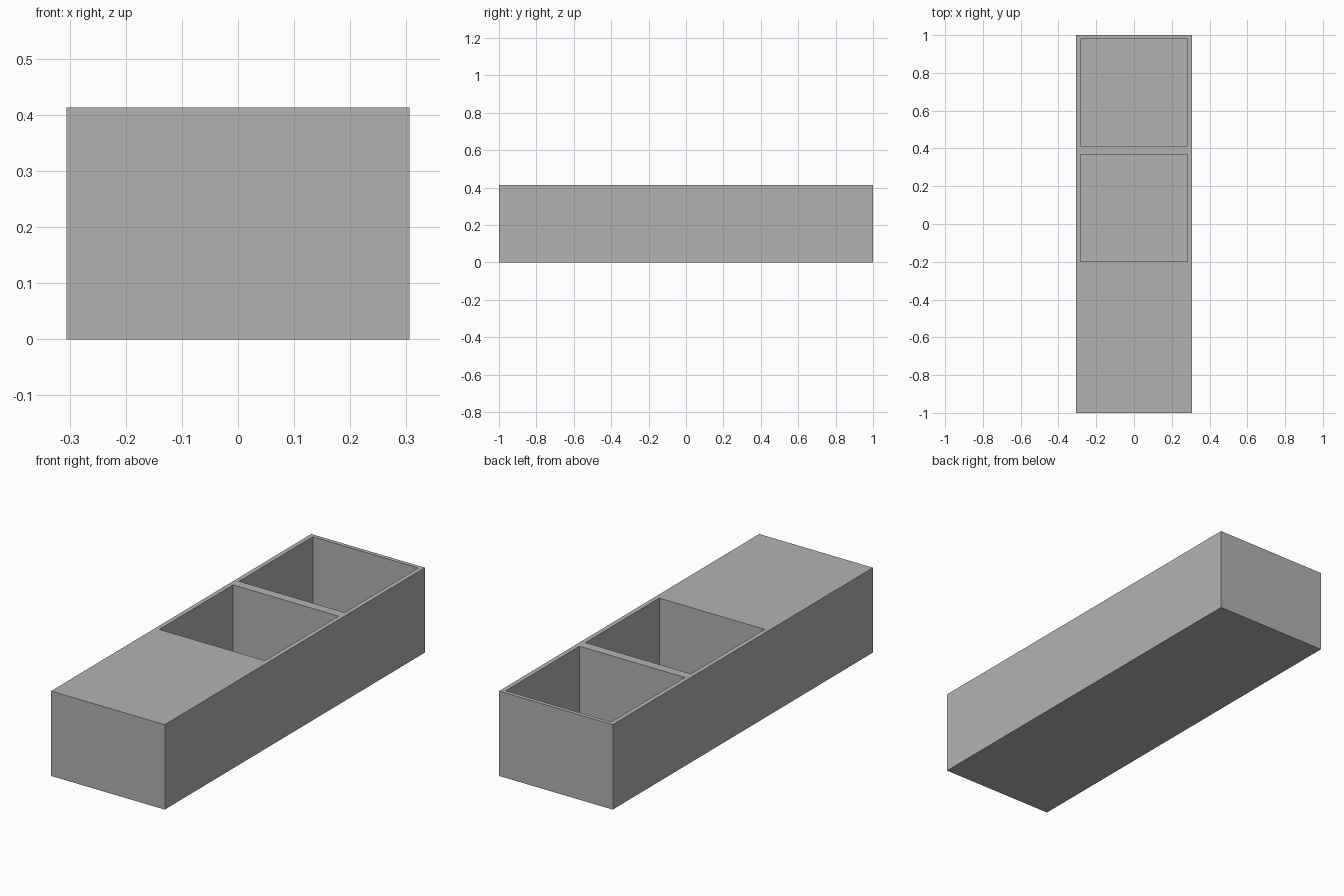
import bpy

default_cube = bpy.data.objects.get("Cube")
if default_cube:
    bpy.data.objects.remove(default_cube, do_unlink=True)

WIDTH, LENGTH, HEIGHT = 0.612, 2.0, 0.413
POCKET = 0.567      # side of each square pocket
FLOOR = 0.02        # floor thickness under the pockets

# Plain grey material
grey = bpy.data.materials.new("plain_grey")
grey.use_nodes = True
colour = (0.448, 0.448, 0.448, 1)
grey.diffuse_color = colour
grey.node_tree.nodes["Principled BSDF"].inputs["Base Color"].default_value = colour


def box(name, size, centre):
    bpy.ops.mesh.primitive_cube_add(size=1, location=centre)
    obj = bpy.context.object
    obj.name = name
    obj.scale = size
    bpy.ops.object.transform_apply(location=False, rotation=False, scale=True)
    obj.data.materials.append(grey)
    return obj


# Solid block body
tray = box("tray_body", (WIDTH, LENGTH, HEIGHT), (0, 0, HEIGHT / 2))

# Two square pockets, open at the top
for name, y in (("middle_pocket", 0.084), ("back_pocket", 0.697)):
    cutter = box(name + "_cutter", (POCKET, POCKET, HEIGHT), (0, y, FLOOR + HEIGHT / 2))
    cutter.hide_render = True
    cut = tray.modifiers.new(name, "BOOLEAN")
    cut.operation = "DIFFERENCE"
    cut.solver = "EXACT"
    cut.object = cutter
    bpy.context.view_layer.objects.active = tray
    bpy.ops.object.modifier_apply(modifier=cut.name)
    bpy.data.objects.remove(cutter, do_unlink=True)
